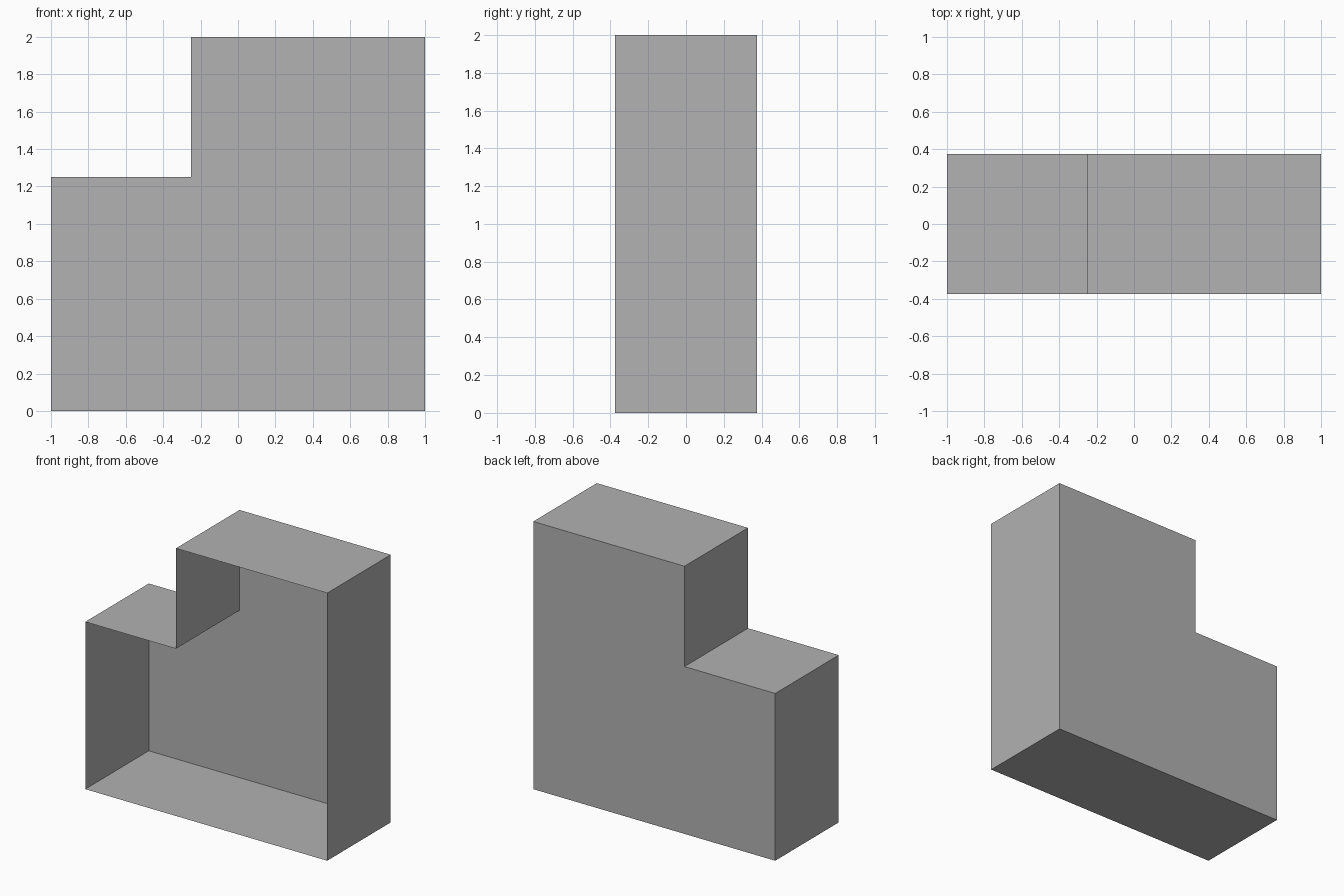
import bpy
import bmesh
from mathutils import Vector

if "Cube" in bpy.data.objects:
    bpy.data.objects.remove(bpy.data.objects["Cube"], do_unlink=True)

HALF_DEPTH = 0.375

# Single plain grey
grey = bpy.data.materials.new("plain_grey")
grey.use_nodes = True
colour = (0.445, 0.445, 0.445, 1.0)
grey.diffuse_color = colour
grey.node_tree.nodes["Principled BSDF"].inputs["Base Color"].default_value = colour

# Stepped outline of the shell, in x and z
outline = [(-1, 0), (1, 0), (1, 2), (-0.25, 2), (-0.25, 1.25), (-1, 1.25)]

# Back panel, with the rim walls extruded forwards; the front stays open
bm = bmesh.new()
back = bm.faces.new([bm.verts.new((x, HALF_DEPTH, z)) for x, z in reversed(outline)])
rim = bmesh.ops.extrude_edge_only(bm, edges=list(back.edges))
rim_verts = [v for v in rim["geom"] if isinstance(v, bmesh.types.BMVert)]
bmesh.ops.translate(bm, verts=rim_verts, vec=Vector((0, -2 * HALF_DEPTH, 0)))

# Make all normals face outwards, matching the back panel
bmesh.ops.recalc_face_normals(bm, faces=bm.faces[:])
bm.normal_update()
bm.faces.ensure_lookup_table()
if max(bm.faces, key=lambda f: f.calc_center_median().y).normal.y < 0:
    bmesh.ops.reverse_faces(bm, faces=bm.faces[:])

mesh = bpy.data.meshes.new("stepped_shell")
bm.to_mesh(mesh)
bm.free()
mesh.materials.append(grey)
shell = bpy.data.objects.new("stepped_shell", mesh)
bpy.context.collection.objects.link(shell)
